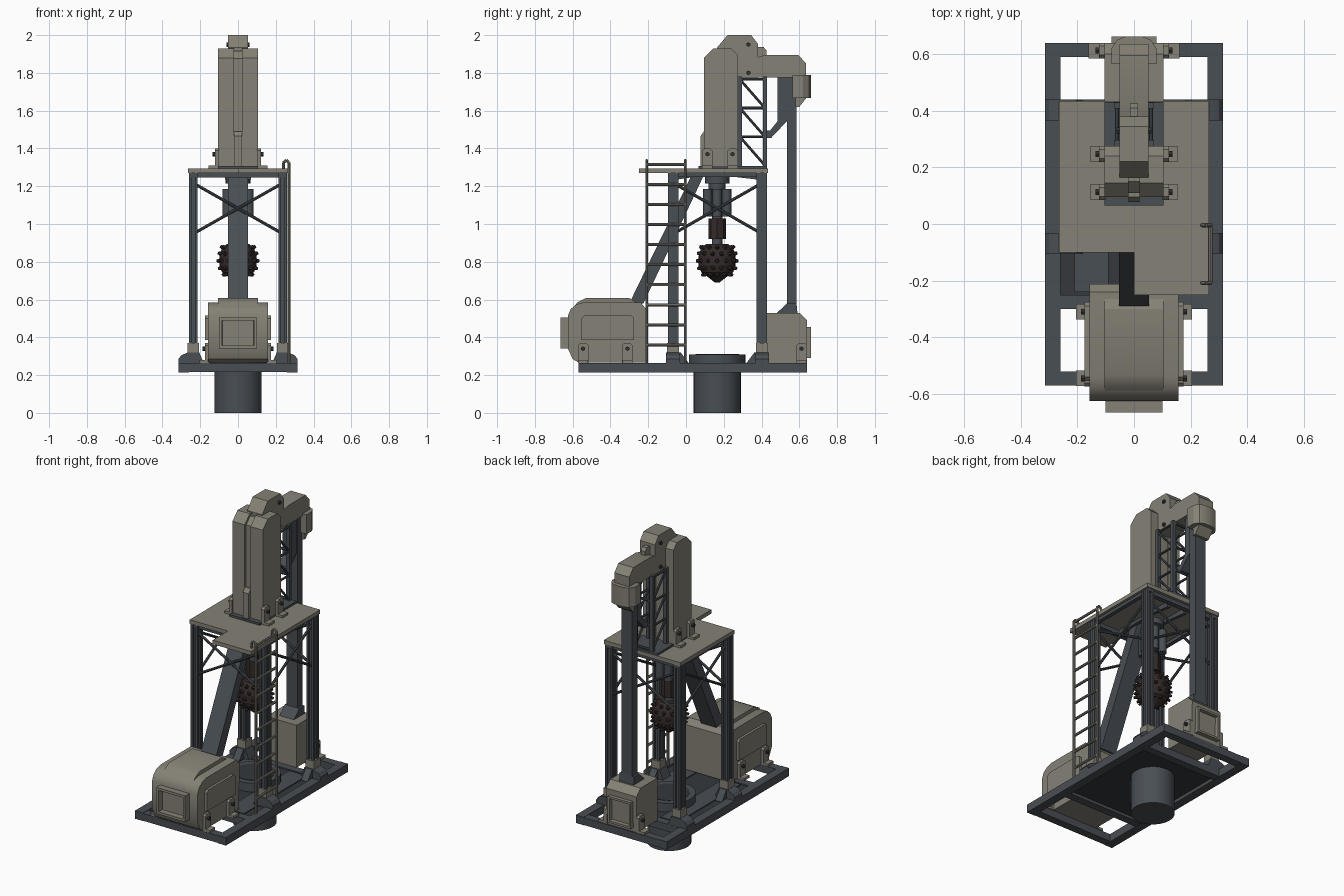
import bpy, bmesh, math
from mathutils import Vector, Matrix

if "Cube" in bpy.data.objects:
    bpy.data.objects.remove(bpy.data.objects["Cube"])

def material(name, rgb):
    m = bpy.data.materials.new(name)
    m.diffuse_color = (*rgb, 1)
    m.use_nodes = True
    m.node_tree.nodes["Principled BSDF"].inputs["Base Color"].default_value = m.diffuse_color
    return m

BEIGE = material("warm_grey_panel", (0.235, 0.22, 0.18))
STEEL = material("blue_grey_steel", (0.066, 0.077, 0.088))
FLOOR = material("dark_floor_steel", (0.035, 0.039, 0.043))
BROWN = material("dark_drill_brown", (0.034, 0.024, 0.022))
BOLT = material("bolt_black", (0.03, 0.033, 0.037))

def finish(name, bm, mat):
    bmesh.ops.recalc_face_normals(bm, faces=bm.faces)
    me = bpy.data.meshes.new(name)
    bm.to_mesh(me)
    bm.free()
    me.materials.append(mat)
    ob = bpy.data.objects.new(name, me)
    bpy.context.collection.objects.link(ob)
    return ob

def box(name, x, y, z, mat, recess=None, rim=0.02, depth=0.03):
    """Box from (min, max) ranges; recess sinks an inset opening into one side."""
    bm = bmesh.new()
    bmesh.ops.create_cube(bm, size=1)
    for v in bm.verts:
        v.co = Vector([(a + b) / 2 + c * (b - a) for (a, b), c in zip((x, y, z), v.co)])
    bmesh.ops.recalc_face_normals(bm, faces=bm.faces)
    if recess:
        f = [f for f in bm.faces if f.normal.dot(Vector(recess)) > 0.9]
        bmesh.ops.inset_individual(bm, faces=f, thickness=rim)
        bmesh.ops.inset_individual(bm, faces=f, thickness=0.002, depth=-depth)
    return finish(name, bm, mat)

def prism(name, pts, axis, a, b, mat):
    """Extrude a 2D outline along an axis: x uses (y,z), y uses (x,z), z uses (x,y)."""
    put = {"x": lambda u, v, t: (t, u, v), "y": lambda u, v, t: (u, t, v),
           "z": lambda u, v, t: (u, v, t)}[axis]
    bm = bmesh.new()
    lo = [bm.verts.new(put(u, v, a)) for u, v in pts]
    hi = [bm.verts.new(put(u, v, b)) for u, v in pts]
    bm.faces.new(lo)
    bm.faces.new(hi)
    n = len(pts)
    for i in range(n):
        bm.faces.new((lo[i], lo[(i + 1) % n], hi[(i + 1) % n], hi[i]))
    return finish(name, bm, mat)

def rod(name, p, q, r, mat, r2=None, n=16):
    p, q = Vector(p), Vector(q)
    m = Matrix.Translation((p + q) / 2) @ (q - p).to_track_quat('Z', 'Y').to_matrix().to_4x4()
    bm = bmesh.new()
    bmesh.ops.create_cone(bm, cap_ends=True, segments=n, radius1=r,
                          radius2=r if r2 is None else r2, depth=(q - p).length, matrix=m)
    return finish(name, bm, mat)

def path(name, pts, r, mat, n=8):
    for p, q in zip(pts, pts[1:]):
        rod(name, p, q, r, mat, n=n)

def lug(name, s, x0, x1, yc, z0, h, xin):
    """Mounting bracket: foot plate, upright with clipped top, and bolt."""
    box(name + "_foot", sorted((s * x0, s * x1)), (yc - .027, yc + .027), (z0, z0 + .015), BEIGE)
    w = .028
    prism(name + "_plate", [(yc - w, z0), (yc + w, z0), (yc + w, z0 + h - .012), (yc + w - .012, z0 + h),
          (yc - w + .012, z0 + h), (yc - w, z0 + h - .012)], "x", s * xin, s * (x0 + .015), BEIGE)
    rod(name + "_bolt", (s * xin, yc, z0 + h - .03), (s * (x0 + .028), yc, z0 + h - .03), .012, BOLT, n=6)

# Base frame and floor
for s in (-1, 1):
    box("base_side_rail", sorted((s * .26, s * .315)), (-.57, .64), (.215, .265), STEEL)
for a in (-.57, -.30, .39, .59):
    box("base_cross_rail", (-.27, .27), (a, a + .05), (.217, .263), STEEL)
box("base_floor", (-.262, .262), (-.26, .40), (.235, .255), FLOOR)
for a in (-.15, .15):
    box("floor_strip", (a - .06, a + .06), (-.24, .38), (.25, .262), STEEL)

# Bore pipe and collar
Y = .165
rod("bore_pipe", (0, Y, 0), (0, Y, .265), .125, STEEL, n=32)
rod("bore_collar", (0, Y, .25), (0, Y, .31), .15, STEEL, n=32)
rod("bore_mouth", (0, Y, .305), (0, Y, .3125), .115, FLOOR, n=32)

# Legs, feet
for s in (-1, 1):
    for y0, d in ((-.068, 1), (.402, -1)):
        X = s * .237
        box("leg_core", (X - .017, X + .017), (y0 - .017, y0 + .017), (.31, 1.27), STEEL)
        for i in (-1, 1):
            for j in (-1, 1):
                cx, cy = X + i * .0165, y0 + j * .0195
                box("leg_corner_bar", (cx - .007, cx + .007), (cy - .008, cy + .008), (.31, 1.27), STEEL)
        box("leg_cap", (X - .03, X + .03), (y0 - .032, y0 + .032), (.32, .37), BEIGE)
        prism("leg_foot", [(s * .18, .26), (s * .205, .32), (s * .265, .32), (s * .30, .305), (s * .315, .285),
              (s * .315, .26)], "y", y0 - .037, y0 + .037, STEEL)
        prism("foot_wedge", [(y0, .26), (y0, .32), (y0 + d * .04, .32), (y0 + d * .085, .26)],
              "x", s * .215, s * .26, STEEL)

# Cross braces between legs
for z0, z1 in ((.955, 1.21), (1.21, .955)):
    for y0 in (-.068, .402):
        rod("cross_brace", (-.225, y0, z0), (.225, y0, z1), .008, STEEL, n=8)
    for s in (-1, 1):
        rod("side_brace", (s * .237, -.055, z0), (s * .237, .39, z1), .008, STEEL, n=8)

# Platform and under-deck beams
prism("platform", [(-.265, -.10), (0, -.10), (0, -.25), (.265, -.25), (.265, .435), (-.265, .435)],
      "z", 1.27, 1.295, BEIGE)
for s in (-1, 1):
    box("deck_beam", sorted((s * .225, s * .25)), (-.09, .43), (1.25, 1.272), STEEL)
    prism("deck_gusset", [(.38, 1.27), (.38, 1.235), (.25, 1.25), (.05, 1.25), (-.05, 1.235), (-.05, 1.27)],
          "x", s * .05, s * .07, STEEL)
for y0 in (-.068, .402):
    box("deck_cross_beam", (-.24, .24), (y0 - .015, y0 + .015), (1.245, 1.272), STEEL)
box("tower_base_plate", (-.105, .105), (.065, .43), (1.295, 1.308), STEEL)

# Diagonal strut
prism("diagonal_strut", [(-.30, .58), (-.225, .58), (.10, 1.27), (.035, 1.27)], "x", -.053, .053, STEEL)

# Front motor
prism("motor_body", [(-.625, .34), (-.60, .285), (-.57, .267), (-.215, .267), (-.212, .55), (-.24, .585),
      (-.54, .585), (-.58, .575), (-.61, .55), (-.625, .515)], "x", -.158, .158, BEIGE)
prism("motor_top_band", [(-.61, .54), (-.575, .585), (-.53, .608), (-.30, .608), (-.225, .56), (-.225, .50),
      (-.60, .50)], "x", -.105, .105, BEIGE)
for s in (-1, 1):
    prism("motor_side_panel", [(-.555, .385), (-.275, .385), (-.275, .50), (-.29, .515), (-.54, .515), (-.555, .50)],
          "x", s * .15, s * .174, BEIGE)
    for yc in (-.545, -.31):
        lug("motor_lug", s, .16, .205, yc, .265, .105, .15)
box("motor_intake", (-.1, .1), (-.665, -.60), (.34, .505), BEIGE, (0, -1, 0), .022, .035)

# Rear pump
prism("pump_body", [(.43, .265), (.635, .265), (.64, .49), (.60, .53), (.43, .53)], "x", -.105, .105, BEIGE)
box("pump_outlet", (-.08, .08), (.60, .662), (.29, .455), BEIGE, (0, 1, 0), .018, .05)
for s in (-1, 1):
    lug("pump_lug", s, .108, .16, .612, .265, .105, .1)

# Vertical feed pipe
box("feed_pipe", (-.037, .037), (.535, .585), (.52, 1.79), STEEL)
prism("feed_pipe_base", [(.48, .528), (.59, .528), (.585, .58), (.535, .58)], "x", -.05, .05, STEEL)

# Tower casing
tower = [(.095, 1.305), (.275, 1.305), (.275, 1.895), (.24, 1.93), (.145, 1.93), (.095, 1.88)]
for s in (-1, 1):
    prism("tower_casing", tower, "x", s * .02, s * .105, BEIGE)
    for yc in (.113, .247):
        lug("tower_lug", s, .108, .155, yc, 1.295, .105, .1)
prism("tower_core", [(.11, 1.305), (.27, 1.305), (.27, 1.88), (.235, 1.915), (.15, 1.915), (.11, 1.875)],
      "x", -.022, .022, BEIGE)
prism("tower_front_rib", [(.077, 1.305), (.12, 1.305), (.12, 1.49), (.095, 1.49), (.077, 1.465)],
      "x", -.02, .02, BEIGE)

# Crown, arm and arm head
prism("crown", [(.165, 1.78), (.165, 1.935), (.22, 2), (.345, 2), (.38, 1.955), (.38, 1.77), (.26, 1.77)],
      "x", -.052, .052, BEIGE)
for z in (1.80, 1.95):
    rod("crown_bolt", (-.062, .33, z), (.062, .33, z), .012, BOLT, n=6)
prism("crown_lug", [(.37, 1.88), (.425, 1.88), (.425, 1.92), (.41, 1.938), (.37, 1.938)], "x", -.015, .015, BEIGE)
prism("arm", [(.37, 1.775), (.635, 1.775), (.635, 1.85), (.595, 1.895), (.42, 1.895), (.37, 1.88)],
      "x", -.052, .052, BEIGE)
prism("arm_head", [(-.08, .565), (.08, .565), (.08, .62), (.06, .65), (.03, .662), (-.03, .662), (-.06, .65),
      (-.08, .62)], "z", 1.668, 1.79, BEIGE)
prism("arm_head_collar", [(.58, 1.62), (.60, 1.62), (.64, 1.67), (.64, 1.70), (.58, 1.70)], "x", -.05, .05, BEIGE)

# Bent feed duct from arm to mast
prism("bent_duct", [(.485, 1.78), (.535, 1.78), (.535, 1.545), (.45, 1.455), (.42, 1.455), (.42, 1.495),
      (.445, 1.495), (.485, 1.545)], "x", -.03, .03, STEEL)

# Lattice mast
for s in (-1, 1):
    X = s * .06
    for y0 in (.285, .418):
        box("mast_post", (X - .011, X + .011), (y0 - .011, y0 + .011), (1.30, 1.78), STEEL)
    for i in range(3):
        z0, z1 = 1.31 + i * .152, 1.31 + (i + 1) * .152
        rod("mast_diagonal", (X, .285, z1), (X, .418, z0), .007, STEEL, n=8)
        rod("mast_bar", (X, .285, z1), (X, .418, z1), .007, STEEL, n=8)
for i in range(4):
    z = 1.314 + i * .152
    rod("mast_back_bar", (-.06, .418, z), (.06, .418, z), .008, STEEL, n=8)

# Drill drive
rod("drill_rod", (0, Y, .88), (0, Y, 1.27), .028, STEEL)
rod("drill_drive", (0, Y, 1.06), (0, Y, 1.22), .045, STEEL)
rod("drill_flange", (0, Y, 1.215), (0, Y, 1.25), .065, STEEL, n=24)
for i in range(6):
    a = math.radians(60 * i)
    cx, cy = .058 * math.cos(a), Y + .058 * math.sin(a)
    rod("drive_cylinder", (cx, cy, 1.04), (cx, cy, 1.185), .025, STEEL)

# Drill bit with studs
rod("bit_shank", (0, Y, .92), (0, Y, 1.03), .047, BROWN, n=8)
rings = [(.69, .012), (.72, .05), (.745, .085), (.78, .098), (.83, .098), (.87, .085), (.893, .06)]
for (z0, r0), (z1, r1) in zip(rings, rings[1:]):
    rod("bit_body", (0, Y, z0), (0, Y, z1), r0, BROWN, r1, 16)
for k, (z, r, dz) in enumerate([(.735, .07, -.6), (.768, .093, -.3), (.805, .097, 0), (.842, .094, .3), (.875, .08, .6)]):
    for i in range(12):
        a = math.radians(30 * i + 15 * (k % 2))
        d = Vector((math.cos(a), math.sin(a), dz)).normalized()
        p = Vector((r * math.cos(a), Y + r * math.sin(a), z))
        rod("bit_stud", p - d * .006, p + d * .016, .014, BROWN, .007, 6)

# Ladder
for y0 in (-.208, -.004):
    path("ladder_stringer", [(.27, y0, .265), (.27, y0, 1.325), (.255, y0, 1.338), (.24, y0, 1.325),
         (.24, y0, 1.29)], .0075, BEIGE)
for i in range(10):
    z = .36 + i * .1062
    rod("ladder_rung", (.27, -.208, z), (.27, -.004, z), .008, BEIGE, n=8)

# Smooth only the shallow angles
bpy.ops.object.select_all(action='SELECT')
bpy.context.view_layer.objects.active = bpy.context.collection.objects[0]
bpy.ops.object.shade_smooth_by_angle(angle=math.radians(28))
